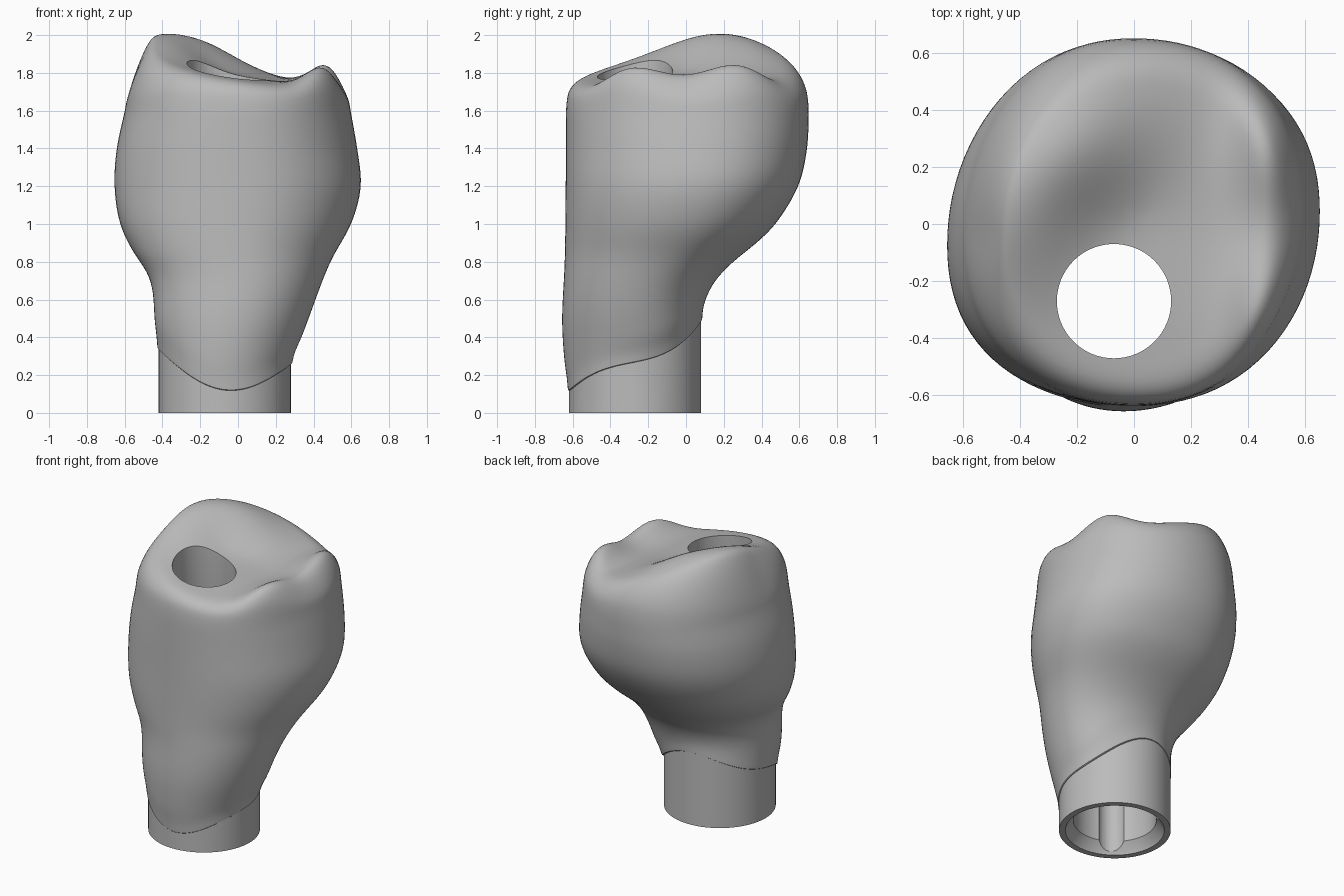
import bpy, bmesh, math
from mathutils import Vector

if "Cube" in bpy.data.objects:
    bpy.data.objects.remove(bpy.data.objects["Cube"])

AXIS = Vector((-0.07, -0.27, 0))   # axis of the round post and screw channel
SEGS = 48
SHOULDER = 1.6                     # height where the sides turn into the biting surface

ceramic = bpy.data.materials.new("ceramic_grey")
ceramic.use_nodes = True
ceramic.diffuse_color = (0.5, 0.5, 0.5, 1)
ceramic.node_tree.nodes["Principled BSDF"].inputs["Base Color"].default_value = (0.5, 0.5, 0.5, 1)

# Outline of the crown: (height, extent) on each of the four sides
RIGHT = [(0.1, -0.42), (0.3, -0.425), (0.5, -0.443), (0.65, -0.453), (0.75, -0.485),
         (0.85, -0.555), (1, -0.625), (1.2, -0.655), (1.4, -0.643), (1.6, -0.6)]
LEFT = [(0.1, 0.28), (0.25, 0.288), (0.5, 0.375), (0.8, 0.49), (1, 0.6),
        (1.2, 0.652), (1.4, 0.632), (1.6, 0.597)]
FRONT = [(0.1, -0.62), (0.2, -0.635), (0.3, -0.647), (0.5, -0.657), (0.8, -0.643),
         (1.2, -0.638), (1.6, -0.637)]
BACK = [(0.1, 0.083), (0.3, 0.083), (0.5, 0.085), (0.6, 0.105), (0.7, 0.155), (0.8, 0.25),
        (0.9, 0.375), (1, 0.475), (1.2, 0.595), (1.4, 0.642), (1.6, 0.652)]


def sample(profile, z):
    """Smooth curve through the profile points."""
    last = len(profile) - 1
    z = min(max(z, profile[0][0]), profile[last][0])
    i = next(k for k in range(last) if z <= profile[k + 1][0])

    def slope(k):
        (za, a), (zb, b) = profile[max(k - 1, 0)], profile[min(k + 1, last)]
        return (b - a) / (zb - za)

    (z0, a), (z1, b) = profile[i], profile[i + 1]
    d = z1 - z0
    t = (z - z0) / d
    ease = t * t * (3 - 2 * t)
    return (a + (b - a) * ease
            + d * t * (1 - t) * ((1 - t) * slope(i) - t * slope(i + 1)))


def rounded(angle, power):
    c, s = math.cos(angle), math.sin(angle)
    k = (abs(c) ** power + abs(s) ** power) ** (-1 / power)
    return c * k, s * k


def section(angle, z, scale=1.0):
    """Point on the crown's cross-section at height z."""
    r, l, f, b = (sample(p, z) for p in (RIGHT, LEFT, FRONT, BACK))
    full = min(1, z)
    c, s = rounded(angle, 2 + 0.15 * full ** 2)
    skew = 0.06 * full * math.cos(angle) ** 3
    return Vector(((l + r) / 2 + (l - r) / 2 * c * scale,
                   (b + f) / 2 + ((b - f) / 2 * s + skew) * scale, z))


def bump(x, y, cx, cy, wx, wy):
    return math.exp(-0.5 * (((x - cx) / wx) ** 2 + ((y - cy) / wy) ** 2))


def biting_height(x, y):
    """Tall cusp on one side, two low cusps on the other, ridges and a pit between."""
    return (1.78 - 0.12 * x
            + 0.16 * bump(x, y, -0.4, 0.11, 0.18, 0.25)
            + 0.13 * bump(x, y, 0.48, 0.28, 0.09, 0.18)
            + 0.13 * bump(x, y, 0.47, -0.32, 0.09, 0.18)
            + 0.07 * bump(x, y, -0.18, 0.3, 0.15, 0.18)
            + 0.06 * bump(x, y, -0.05, 0.4, 0.2, 0.25)
            - 0.03 * bump(x, y, -0.1, 0.03, 0.15, 0.12)
            - 0.02 * bump(x, y, 0.1, -0.6, 0.3, 0.15))


def margin(angle):
    """Height of the wavy lower edge of the crown."""
    return (0.305 + 0.16 * math.sin(angle) - 0.04 * math.cos(angle)
            - 0.03 * math.sin(3 * angle))


def loft(name, rings, bottom, top):
    """Closed skin through rings of points, with a fan at each end."""
    bm = bmesh.new()
    loops = [[bm.verts.new(p) for p in ring] for ring in rings]
    n = len(loops[0])
    for low, high in zip(loops, loops[1:]):
        for i in range(n):
            j = (i + 1) % n
            bm.faces.new((low[i], low[j], high[j], high[i]))
    b, t = bm.verts.new(bottom), bm.verts.new(top)
    for i in range(n):
        j = (i + 1) % n
        bm.faces.new((b, loops[0][j], loops[0][i]))
        bm.faces.new((t, loops[-1][i], loops[-1][j]))
    bmesh.ops.recalc_face_normals(bm, faces=bm.faces)
    mesh = bpy.data.meshes.new(name)
    bm.to_mesh(mesh)
    bm.free()
    obj = bpy.data.objects.new(name, mesh)
    bpy.context.collection.objects.link(obj)
    mesh.materials.append(ceramic)
    return obj


def around_axis(angle, radius, z):
    return AXIS + Vector((radius * math.cos(angle), radius * math.sin(angle), z))


def lathe(name, profile, centre=AXIS, segs=64):
    """Turned solid from (radius, height) pairs."""
    rings = [[centre + Vector((r * math.cos(a), r * math.sin(a), z))
              for a in (math.tau * i / segs for i in range(segs))] for r, z in profile]
    up = Vector((0, 0, 1))
    return loft(name, rings, centre + up * profile[0][1], centre + up * profile[-1][1])


def apply(obj, mod):
    bpy.context.view_layer.objects.active = obj
    bpy.ops.object.modifier_apply(modifier=mod.name)


def combine(obj, other, operation):
    mod = obj.modifiers.new(operation.lower(), "BOOLEAN")
    mod.operation, mod.solver, mod.object = operation, "EXACT", other
    apply(obj, mod)
    bpy.data.objects.remove(other)


# Crown: underside lip, side walls growing out of the post, rounded biting surface
angles = [math.tau * i / SEGS for i in range(SEGS)]
rings = [[around_axis(a, radius, margin(a) + 0.01) for a in angles] for radius in (0.2, 0.33)]
STEPS = 22
for t in [0, 0.008] + [k / STEPS for k in range(1, STEPS + 1)]:
    ring = []
    for a in angles:
        m = margin(a)
        z = m + t * (SHOULDER - m)
        grow = min(1, 0.25 + (z - m) / 0.16)
        ring.append(around_axis(a, 0.358, z).lerp(section(a, z), grow))
    rings.append(ring)
for s in (0.99, 0.97, 0.94, 0.91, 0.88, 0.85, 0.81, 0.77, 0.72, 0.65, 0.56, 0.46, 0.35, 0.24, 0.12):
    u = max(0, (s - 0.76) / 0.24)
    ring = []
    for a in angles:
        # Crisper edge at front and back, gentler slope below the tall cusp
        side, facing = math.cos(a), math.sin(a)
        power = 2 + max(0.4 * facing, -facing) - 0.7 * max(0, -side)
        p = section(a, SHOULDER, s)
        p.z += (biting_height(p.x, p.y) - SHOULDER) * (1 - u ** power) ** (1 / power)
        ring.append(p)
    rings.append(ring)
crest = section(0, SHOULDER, 0)
crest.z = biting_height(crest.x, crest.y)
crown = loft("tooth_crown", rings, AXIS + Vector((0, 0, 0.31)), crest)
smooth = crown.modifiers.new("smooth", "SUBSURF")
smooth.levels = 1
apply(crown, smooth)

# Round post below the crown
combine(crown, lathe("post", [(0.35, 0), (0.35, 0.54)], segs=96), "UNION")

# Screw channel: flared mouth, wide socket, narrow shaft through the top
channel = lathe("channel_cutter", [(0.32, -0.02), (0.3, 0.02), (0.26, 0.07), (0.26, 0.6),
                                   (0.2, 0.7), (0.2, 2.3)])
combine(crown, channel, "DIFFERENCE")

# Three locking grooves in the socket wall
for k in range(3):
    at = around_axis(math.radians(-125 + 120 * k), 0.215, 0)
    combine(crown, lathe("groove_cutter", [(0.085, -0.05), (0.085, 0.55)], at, 24), "DIFFERENCE")

bpy.ops.object.select_all(action="DESELECT")
crown.select_set(True)
bpy.context.view_layer.objects.active = crown
bpy.ops.object.shade_smooth_by_angle(angle=math.radians(35))
